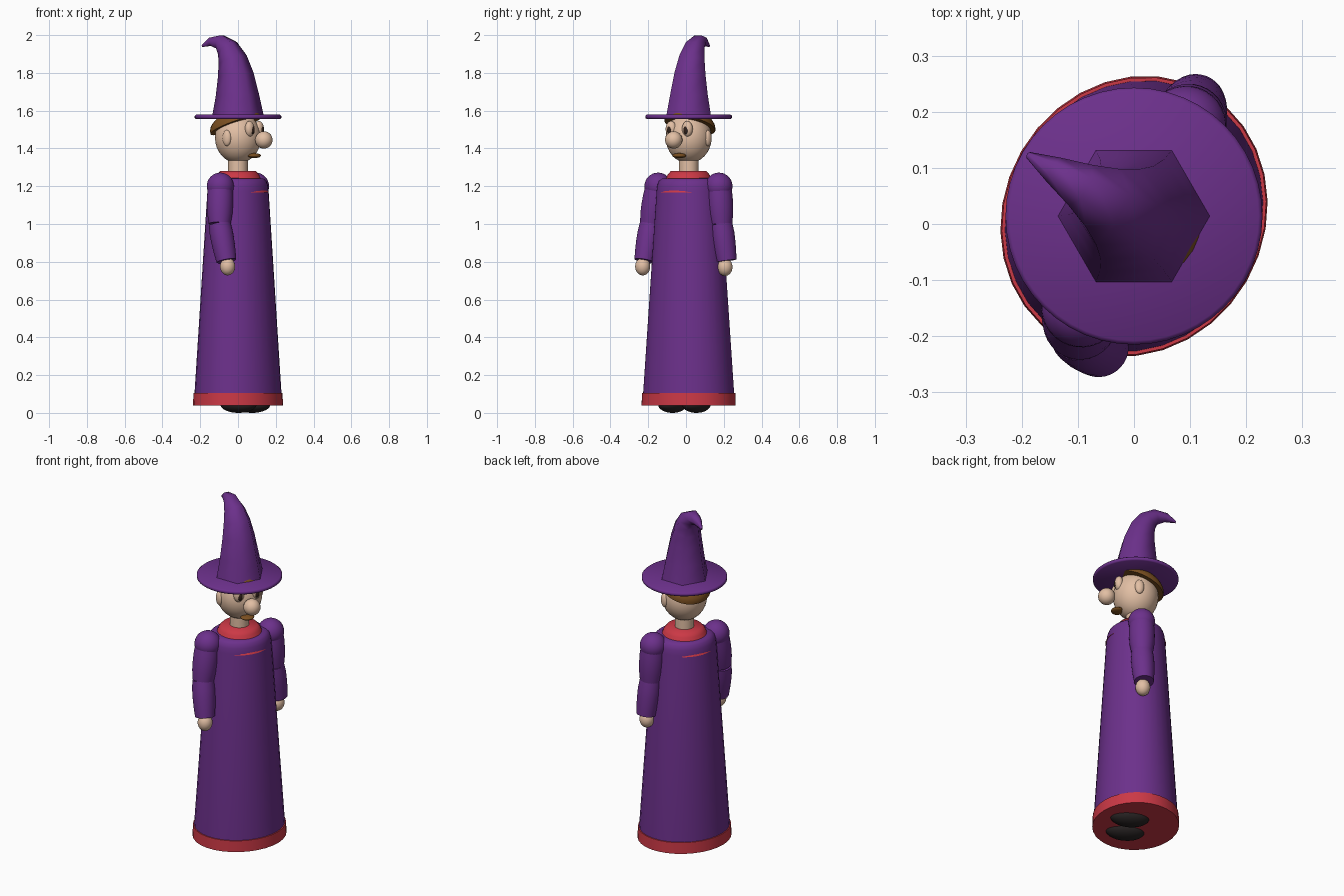
import bpy, bmesh, math
from mathutils import Matrix, Vector

if "Cube" in bpy.data.objects:
    bpy.data.objects.remove(bpy.data.objects["Cube"])


def material(name, rgb):
    m = bpy.data.materials.new(name)
    m.use_nodes = True
    m.diffuse_color = (*rgb, 1)
    m.node_tree.nodes["Principled BSDF"].inputs["Base Color"].default_value = (*rgb, 1)
    return m


PURPLE = material("purple cloth", (0.15, 0.03, 0.26))
RED = material("red trim", (0.6, 0.04, 0.06))
SKIN = material("skin", (0.76, 0.52, 0.37))
BROWN = material("brown hair", (0.2, 0.08, 0.015))
BLACK = material("black shoe", (0.02, 0.016, 0.016))
DARK = material("dark pupil", (0.03, 0.015, 0.01))

# Parts are built facing -y, then the whole figure is turned to its stance
STANCE = Matrix.Translation((0, 0.014, 0)) @ Matrix.Rotation(math.radians(60), 4, 'Z')


def finish(name, bm, mat, angle=40):
    bmesh.ops.recalc_face_normals(bm, faces=bm.faces)
    bm.transform(STANCE)
    me = bpy.data.meshes.new(name)
    bm.to_mesh(me)
    bm.free()
    me.materials.append(mat)
    ob = bpy.data.objects.new(name, me)
    bpy.context.collection.objects.link(ob)
    bpy.ops.object.select_all(action='DESELECT')
    ob.select_set(True)
    bpy.context.view_layer.objects.active = ob
    bpy.ops.object.shade_smooth_by_angle(angle=math.radians(angle))
    return ob


def ball(name, mat, loc, size, tilt=0, half=False):
    """Ellipsoid, or its upper half, tilted about x."""
    bm = bmesh.new()
    bmesh.ops.create_uvsphere(bm, u_segments=32, v_segments=16, radius=1)
    if half:
        geom = bm.verts[:] + bm.edges[:] + bm.faces[:]
        bmesh.ops.bisect_plane(bm, geom=geom, plane_co=(0, 0, 0), plane_no=(0, 0, -1),
                               clear_outer=True)
        rim = [e for e in bm.edges if e.is_boundary]
        bmesh.ops.contextual_create(bm, geom=rim)
    bm.transform(Matrix.Translation(loc) @ Matrix.Rotation(math.radians(tilt), 4, 'X')
                 @ Matrix.Diagonal((*size, 1)))
    return finish(name, bm, mat)


def loft(name, mat, rings, sides=32, start=0.0, angle=40):
    """Closed skin over rings, each given as (matrix, x radius, y radius)."""
    bm = bmesh.new()
    loops = []
    for mtx, rx, ry in rings:
        loop = []
        for i in range(sides):
            a = start + math.tau * i / sides
            loop.append(bm.verts.new(mtx @ Vector((rx * math.cos(a), ry * math.sin(a), 0))))
        loops.append(loop)
    for lo, hi in zip(loops, loops[1:]):
        for i in range(sides):
            j = (i + 1) % sides
            bm.faces.new((lo[i], lo[j], hi[j], hi[i]))
    bm.faces.new(loops[0])
    bm.faces.new(loops[-1])
    return finish(name, bm, mat, angle)


def upright(profile, rx=1, ry=1):
    return [(Matrix.Translation((0, 0, z)), r * rx, r * ry) for r, z in profile]


def sleeve(name, a, b, radii):
    """Barrel-shaped tube from a to b."""
    a, b = Vector(a), Vector(b)
    turn = (b - a).to_track_quat('Z', 'Y').to_matrix().to_4x4()
    last = len(radii) - 1
    rings = [(Matrix.Translation(a.lerp(b, i / last)) @ turn, r, r) for i, r in enumerate(radii)]
    return loft(name, PURPLE, rings)


# Robe, hem and collar
SIDE, FRONT = 0.256, 0.232
loft("robe", PURPLE, upright([(0.97, 0.05), (0.965, 0.11), (0.68, 1.175), (0.665, 1.205),
                              (0.63, 1.228), (0.57, 1.24), (0.45, 1.243)], SIDE, FRONT))
loft("hem", RED, upright([(1, 0.04), (0.99, 0.105)], SIDE, FRONT))
loft("collar", RED, upright([(0.163, 1.168), (0.124, 1.232), (0.112, 1.26), (0.095, 1.28)]), angle=60)
loft("neck", SKIN, upright([(0.052, 1.25), (0.052, 1.36)]))

# Shoes and arms
POSES = {
    "left": (1, (0.185, 0, 1.2), (0.2, 0, 1.0), (0.229, 0.005, 0.805), (0.222, 0.0, 0.772)),
    "right": (-1, (-0.187, 0, 1.2), (-0.222, -0.016, 1.0), (-0.234, -0.064, 0.805),
              (-0.238, -0.074, 0.775)),
}
for label, (sign, shoulder, elbow, wrist, palm) in POSES.items():
    ball(label + "_shoe", BLACK, (sign * 0.073, -0.045, 0.045), (0.064, 0.105, 0.045))
    ball(label + "_shoulder", PURPLE, shoulder, (0.072, 0.072, 0.072))
    sleeve(label + "_upper_sleeve", shoulder, elbow, (0.064, 0.069, 0.069, 0.066, 0.058))
    sleeve(label + "_lower_sleeve", elbow, wrist, (0.058, 0.062, 0.061, 0.058, 0.053))
    ball(label + "_hand", SKIN, palm, (0.04, 0.04, 0.047))
    # Face parts that come in pairs
    ball(label + "_ear", SKIN, (sign * 0.118, 0, 1.455), (0.018, 0.025, 0.042))
    ball(label + "_eye", SKIN, (sign * 0.05, -0.1, 1.503), (0.03, 0.024, 0.042))
    ball(label + "_pupil", DARK, (sign * 0.05, -0.118, 1.497), (0.013, 0.01, 0.022))

# Head
ball("head", SKIN, (0, 0, 1.457), (0.122, 0.122, 0.135))
ball("nose", SKIN, (0, -0.158, 1.445), (0.046, 0.046, 0.046))
ball("mouth", BROWN, (0, -0.1, 1.362), (0.038, 0.034, 0.013))
ball("hair", BROWN, (0, 0.012, 1.522), (0.135, 0.146, 0.08), tilt=-21, half=True)

# Hat: round brim and a six-sided cone curling backwards
loft("hat_brim", PURPLE, upright([(0.222, 1.556), (0.229, 1.561), (0.229, 1.573), (0.222, 1.579)]),
     sides=48, angle=60)
spine = [(0, 1.57, 0.137), (0.004, 1.68, 0.115), (0.014, 1.79, 0.095), (0.033, 1.87, 0.078),
         (0.064, 1.93, 0.06), (0.11, 1.964, 0.042), (0.165, 1.965, 0.025), (0.218, 1.942, 0.006)]
cone = []
for i, (y, z, r) in enumerate(spine):
    before, after = spine[max(i - 1, 0)], spine[min(i + 1, len(spine) - 1)]
    lean = math.atan2(after[0] - before[0], after[1] - before[1]) if i else 0
    cone.append((Matrix.Translation((0, y, z)) @ Matrix.Rotation(-lean, 4, 'X'), r, r))
loft("hat_cone", PURPLE, cone, sides=6, angle=65)
